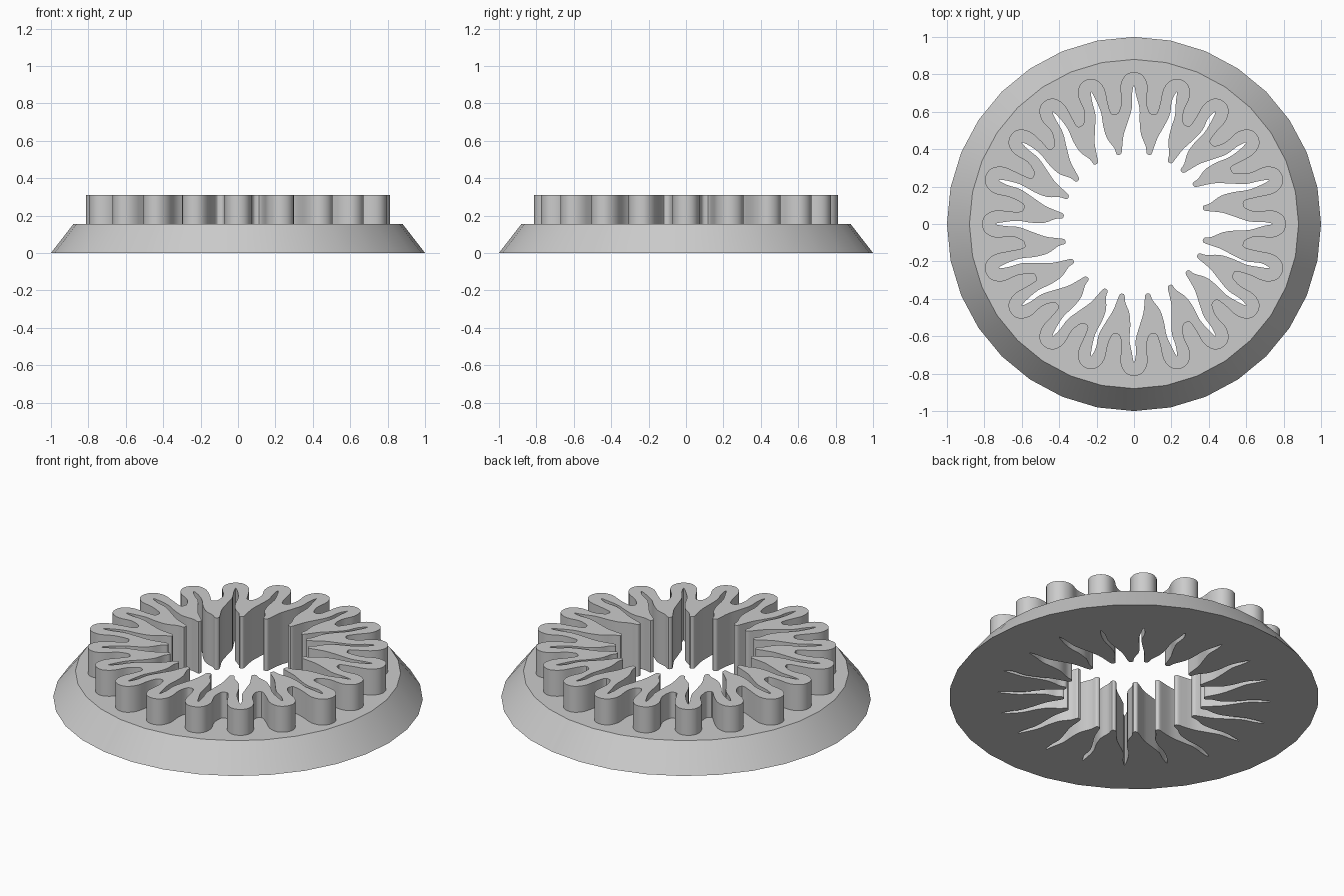
import bpy
import bmesh
from math import sin, cos, pi, radians

cube = bpy.data.objects.get("Cube")
if cube:
    bpy.data.objects.remove(cube)

RAYS = 20
STEP = 2 * pi / RAYS
BASE_H, TOP_H = 0.155, 0.31
# Lean in degrees of the prong that follows each ray, counter-clockwise from +x
LEAN = [3.7, 6, 2.5, -3, -3, 3, 5, 7, 4.8, 2.6, 5, 4, 4, 3.6, -0.5, 2, 3, 3, 1, -4]
LONG_RAYS = (1, 9, 11, 19)

grey = bpy.data.materials.new("light grey")
grey.use_nodes = True
colour = (0.6, 0.6, 0.6, 1)
grey.diffuse_color = colour
grey.node_tree.nodes["Principled BSDF"].inputs["Base Color"].default_value = colour


def polar(r, a):
    return (r * cos(a), r * sin(a))


def smooth_loop(pts, steps=4):
    """Closed Catmull-Rom curve through the points."""
    out = []
    n = len(pts)
    for i in range(n):
        p = [pts[(i + j - 1) % n] for j in range(4)]
        for s in range(steps):
            t = s / steps
            out.append(tuple(
                0.5 * (2 * b + (c - a) * t + (2 * a - 5 * b + 4 * c - d) * t * t
                       + (3 * b - a - 3 * c + d) * t ** 3)
                for a, b, c, d in zip(*p)))
    return out


def hole_outline():
    """Sun-shaped opening: thin wavy rays between pointed prongs."""
    widths = [(0.42, 0.044), (0.48, 0.030), (0.55, 0.019), (0.62, 0.014), (0.69, 0.011)]
    pts = []
    for k in range(RAYS):
        before, after = radians(LEAN[k - 1]), radians(LEAN[k])
        long = 0.02 if k in LONG_RAYS else 0

        def edge(r, w, side, lean):
            fade = max(0, (0.68 - r) / 0.3)
            wave = 0.009 * sin((r - 0.42) / 0.27 * 2 * pi)
            return polar(r + long * (1 - fade), k * STEP + lean * fade + (wave + side * w) / r)

        pts += [edge(r, w, -1, before) for r, w in widths]
        pts.append(polar(0.742 + long, k * STEP))
        pts += [edge(r, w, 1, after) for r, w in reversed(widths)]
        # Rounded prong end
        mid = (k + 0.5) * STEP + after
        pts += [polar(0.385, mid - 0.035), polar(0.378, mid), polar(0.385, mid + 0.035)]
    return smooth_loop(pts, 3)


def lobe_outline():
    """Outer outline: one rounded lobe around each ray."""
    lobe = [(0.66, -0.066), (0.74, -0.073), (0.795, -0.048), (0.812, 0),
            (0.795, 0.048), (0.74, 0.073), (0.66, 0.066)]
    pts = []
    for k in range(RAYS):
        long = 0.022 if k in LONG_RAYS else 0
        pts += [polar(r + long, k * STEP + w / r) for r, w in lobe]
        mid = (k + 0.5) * STEP + radians(LEAN[k]) * 0.25
        pts += [polar(0.605, mid - 0.035), polar(0.595, mid), polar(0.605, mid + 0.035)]
    return smooth_loop(pts, 3)


def circle(r, sides=32):
    return [polar(r, 2 * pi * i / sides) for i in range(sides)]


def ring_solid(name, outer_low, outer_high, hole, z0, z1):
    """Solid between an outer wall and a hole, with flat caps."""
    bm = bmesh.new()

    def loop(pts, z):
        vs = [bm.verts.new((x, y, z)) for x, y in pts]
        es = [bm.edges.new((vs[i - 1], vs[i])) for i in range(len(vs))]
        return vs, es

    def wall(low, high):
        for i in range(len(low)):
            bm.faces.new((low[i - 1], low[i], high[i], high[i - 1]))

    ol, oh = loop(outer_low, z0), loop(outer_high, z1)
    hl, hh = loop(hole, z0), loop(hole, z1)
    for a, b in ((ol, hl), (oh, hh)):
        bmesh.ops.triangle_fill(bm, use_beauty=True, edges=a[1] + b[1])
    wall(ol[0], oh[0])
    wall(hl[0], hh[0])
    bmesh.ops.recalc_face_normals(bm, faces=bm.faces[:])
    mesh = bpy.data.meshes.new(name)
    bm.to_mesh(mesh)
    bm.free()
    mesh.materials.append(grey)
    obj = bpy.data.objects.new(name, mesh)
    bpy.context.collection.objects.link(obj)
    bpy.ops.object.select_all(action='DESELECT')
    obj.select_set(True)
    bpy.context.view_layer.objects.active = obj
    bpy.ops.object.shade_smooth_by_angle(angle=radians(30))
    return obj


hole = hole_outline()
lobes = lobe_outline()
# Sloped round base and the raised wavy wall, both pierced by the opening
ring_solid("sloped_base", circle(1.0), circle(0.88), hole, 0, BASE_H)
ring_solid("wavy_wall", lobes, lobes, hole, BASE_H, TOP_H)
